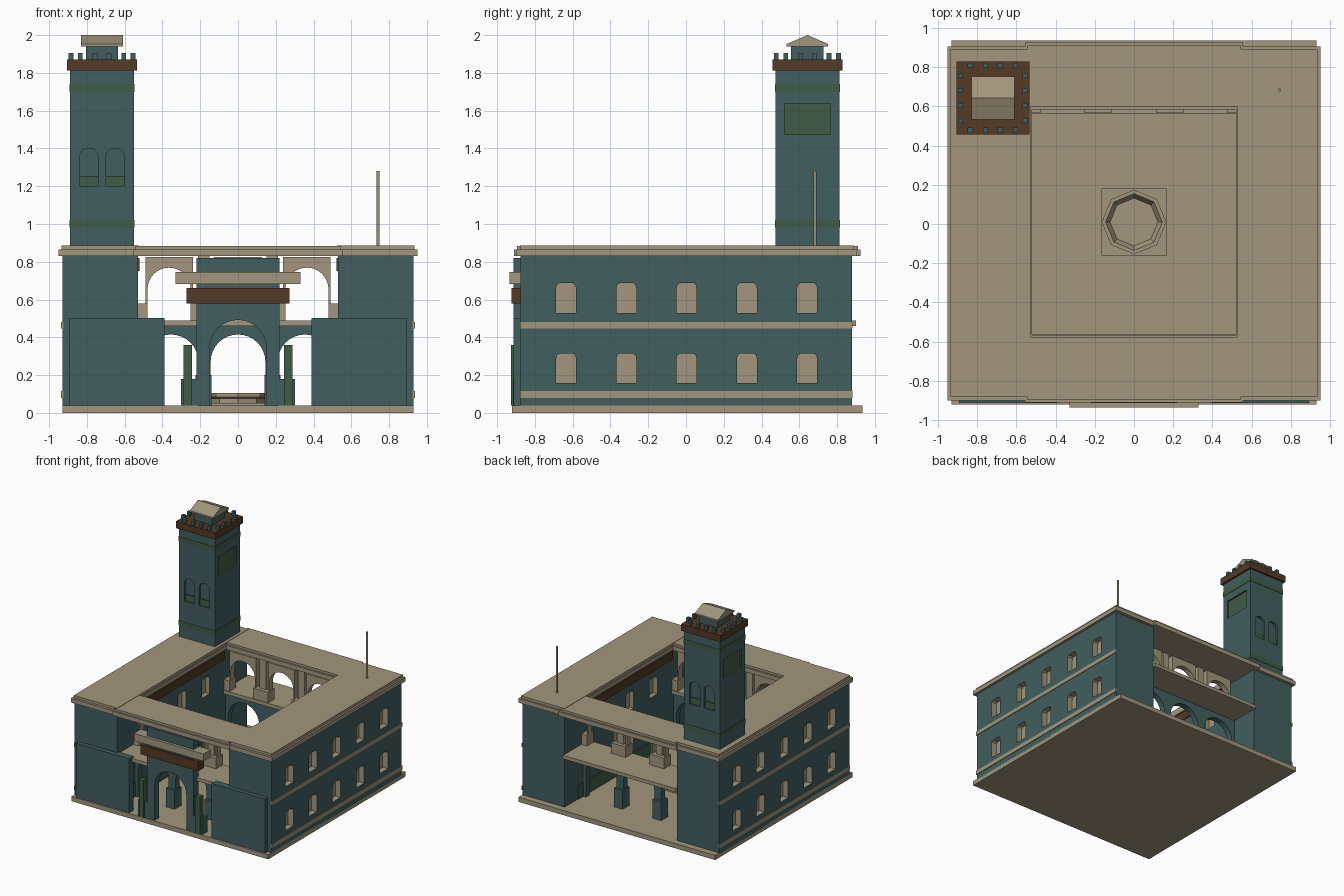
import bpy, bmesh, math

if "Cube" in bpy.data.objects:
    bpy.data.objects.remove(bpy.data.objects["Cube"])


def material(name, rgb):
    m = bpy.data.materials.new(name)
    m.diffuse_color = (*rgb, 1)
    m.use_nodes = True
    m.node_tree.nodes["Principled BSDF"].inputs["Base Color"].default_value = m.diffuse_color
    return m


TEAL = material("teal wall", (0.054, 0.114, 0.117))
TAN = material("tan stone", (0.36, 0.305, 0.205))
BROWN = material("brown wood", (0.09, 0.042, 0.018))
GREEN = material("green tile", (0.051, 0.107, 0.062))


def add_prism(bm, pts, axis, a, b, index=0):
    """Extrude a 2D outline along an axis from a to b."""
    def place(p, t):
        return {'x': (t, p[0], p[1]), 'y': (p[0], t, p[1]), 'z': (p[0], p[1], t)}[axis]
    lo = [bm.verts.new(place(p, a)) for p in pts]
    hi = [bm.verts.new(place(p, b)) for p in pts]
    n = len(pts)
    faces = [bm.faces.new(lo), bm.faces.new(hi)]
    faces += [bm.faces.new((lo[i], lo[(i + 1) % n], hi[(i + 1) % n], hi[i])) for i in range(n)]
    for f in faces:
        f.material_index = index


def finish(name, bm, mats):
    bmesh.ops.recalc_face_normals(bm, faces=bm.faces)
    me = bpy.data.meshes.new(name)
    bm.to_mesh(me)
    bm.free()
    for m in mats:
        me.materials.append(m)
    ob = bpy.data.objects.new(name, me)
    bpy.context.collection.objects.link(ob)
    return ob


def prism(name, mat, pts, axis, a, b):
    bm = bmesh.new()
    add_prism(bm, pts, axis, a, b)
    return finish(name, bm, [mat])


def rect(x0, x1, y0, y1):
    return [(x0, y0), (x1, y0), (x1, y1), (x0, y1)]


def box(name, mat, x0, x1, y0, y1, z0, z1):
    return prism(name, mat, rect(x0, x1, y0, y1), 'z', z0, z1)


def arc(cx, cz, r, n=16):
    return [(cx + r * math.cos(math.pi * i / n), cz + r * math.sin(math.pi * i / n)) for i in range(n + 1)]


def arch_panel(name, mat, cx, half, r, z0, spring, top, y0, y1):
    pts = [(cx - r, z0), (cx - half, z0), (cx - half, top), (cx + half, top), (cx + half, z0), (cx + r, z0)]
    return prism(name, mat, pts + arc(cx, spring, r), 'y', y0, y1)


def carve(ob, bm, mats):
    cutter = finish("cutter", bm, mats)
    cutter.hide_render = True
    mod = ob.modifiers.new("carve", 'BOOLEAN')
    mod.object = cutter
    mod.operation = 'DIFFERENCE'
    mod.solver = 'EXACT'
    bpy.context.view_layer.objects.active = ob
    bpy.ops.object.modifier_apply(modifier="carve")
    bpy.data.objects.remove(cutter)


# Ground slab
box("floor_slab", TAN, -0.93, 0.93, -0.92, 0.935, 0, 0.04)

# Side wings with recessed windows on both faces
SLOTS = [TEAL, TAN, GREEN]
for s, side in ((-1, "left"), (1, "right")):
    bm = bmesh.new()
    add_prism(bm, rect(-0.875, 0.88, 0.03, 0.835), 'x', s * 0.53, s * 0.93)
    wing = finish(side + "_wing", bm, SLOTS)
    bm = bmesh.new()
    for i in range(5):
        for z in (0.157, 0.53):
            y = -0.635 + 0.319 * i
            w = [(-.053, 0), (.053, 0), (.053, .13), (.049, .147), (.035, .158),
                 (-.035, .158), (-.049, .147), (-.053, .13)]
            pts = [(y + p, z + q) for p, q in w]
            add_prism(bm, pts, 'x', s * 0.88, s * 1.0, 1)
            if abs(y) < 0.5:
                add_prism(bm, pts, 'x', s * 0.45, s * 0.57, 1)
    carve(wing, bm, SLOTS)
    # String courses, courtyard cornice and tile dado
    for z0, z1 in ((0.08, 0.115), (0.447, 0.48)):
        box(side + "_string_course", TAN, *sorted((s * 0.925, s * 0.936)), -0.878, 0.882, z0, z1)
    box(side + "_court_cornice", BROWN, *sorted((s * 0.522, s * 0.54)), -0.57, 0.57, 0.75, 0.82)
    box(side + "_tile_dado", GREEN, *sorted((s * 0.525, s * 0.54)), -0.7, 0.7, 0.04, 0.155)
    # Low front blocks
    box(side + "_front_block", TEAL, *sorted((s * 0.39, s * 0.893)), -0.912, -0.85, 0.035, 0.502)
    # Roof over each wing, two layers
    box(side + "_eave", TAN, *sorted((s * 0.52, s * 0.95)), -0.905 + 0.005, 0.905, 0.83, 0.866)
    box(side + "_roof", TAN, *sorted((s * 0.525, s * 0.935)), -0.88, 0.89, 0.86, 0.887)

# Front and back galleries: roof, terrace, arcades
for s, side in ((-1, "front"), (1, "back")):
    inner = s * 0.575 + 0.01
    outer = -0.91 if s < 0 else 0.925
    box(side + "_eave", TAN, -0.555, 0.555, *sorted((inner, outer)), 0.83, 0.866)
    box(side + "_roof", TAN, -0.545, 0.545, *sorted((inner + s * 0.015, outer - s * 0.015)), 0.86, 0.884)
    box(side + "_terrace", TAN, -0.535, 0.535, *sorted((s * 0.56, s * 0.9 if s > 0 else -0.87)), 0.46, 0.49)
    y0, y1 = sorted((s * 0.585, s * 0.635))
    for c in (-0.355, 0, 0.355):
        arch_panel(side + "_lower_arch", TEAL, c, 0.1775, 0.145, 0.04, 0.27, 0.462, y0, y1)
    for c in (-0.365, 0, 0.365):
        arch_panel(side + "_upper_arch", TAN, c, 0.126, 0.114, 0.575, 0.655, 0.825, y0, y1)
    for c in (-0.182, 0.182):
        box(side + "_lower_pedestal", TEAL, c - 0.042, c + 0.042, y0 - 0.02, y1 + 0.02, 0.04, 0.2)
        box(side + "_upper_pedestal", TAN, c - 0.07, c + 0.07, y0 - 0.02, y1 + 0.02, 0.488, 0.58)
        box(side + "_upper_column", TAN, c - 0.03, c + 0.03, y0 + 0.01, y1 - 0.01, 0.57, 0.83)
    for c in (-0.505, 0.505):
        box(side + "_end_pedestal", TAN, c - 0.027, c + 0.027, y0 - 0.02, y1 + 0.02, 0.488, 0.58)

# Entrance gate
arch_panel("gate", TEAL, 0, 0.22, 0.15, 0.04, 0.342, 0.82, -0.912, -0.85)
box("gate_beam", BROWN, -0.272, 0.272, -0.925, -0.85, 0.578, 0.66)
box("gate_cornice", TAN, -0.33, 0.33, -0.935, -0.84, 0.682, 0.745)
for s in (-1, 1):
    box("gate_pedestal", TEAL, *sorted((s * 0.215, s * 0.302)), -0.915, -0.84, 0.04, 0.18)
    box("gate_tile_post", GREEN, *sorted((s * 0.243, s * 0.288)), -0.926, -0.88, 0.04, 0.36)

# Octagonal fountain
FY = 0.01
box("fountain_base", TAN, -0.165, 0.165, FY - 0.17, FY + 0.17, 0.035, 0.052)
bm = bmesh.new()
rings = []
for r, z in ((.14, .045), (.14, .075), (.165, .085), (.165, .105), (.145, .105), (.122, .068)):
    rings.append([bm.verts.new((r * math.cos(math.pi * i / 4), FY + r * math.sin(math.pi * i / 4), z))
                  for i in range(8)])
for a, b in zip(rings, rings[1:]):
    for i in range(8):
        j = (i + 1) % 8
        bm.faces.new((a[i], a[j], b[j], b[i]))
bm.faces.new(rings[0])
bm.faces.new(rings[-1])
finish("fountain_basin", bm, [TAN])

# Tower shaft with arched niches front/back and tile panels left/right
TX, TY = -0.72, 0.643
bm = bmesh.new()
add_prism(bm, rect(TX - 0.17, TX + 0.17, TY - 0.17, TY + 0.17), 'z', 0.8, 1.83)
tower = finish("tower", bm, SLOTS)
bm = bmesh.new()
for s in (-1, 1):
    for c in (-0.069, 0.069):
        x = TX + c
        add_prism(bm, [(x - 0.049, 1.2), (x + 0.049, 1.2)] + arc(x, 1.352, 0.049, 12), 'y',
                  TY + s * 0.15, TY + s * 0.25)
        box("niche_tile", GREEN, x - 0.049, x + 0.049, *sorted((TY + s * 0.145, TY + s * 0.158)), 1.2, 1.255)
    add_prism(bm, rect(TY - 0.122, TY + 0.122, 1.473, 1.637), 'x', TX + s * 0.155, TX + s * 0.25, 2)
carve(tower, bm, SLOTS)
for z in (0.982, 1.7):
    box("tower_tile_band", GREEN, TX - 0.173, TX + 0.173, TY - 0.173, TY + 0.173, z, z + 0.04)

# Tower crown, merlons and lantern
box("tower_crown", BROWN, TX - 0.186, TX + 0.186, TY - 0.186, TY + 0.186, 1.812, 1.87)
for c in (-0.115, -0.038, 0.038, 0.115):
    for s in (-1, 1):
        for dx, dy in ((c, s * 0.165), (s * 0.165, c)):
            box("merlon", TEAL, TX + dx - 0.013, TX + dx + 0.013, TY + dy - 0.013, TY + dy + 0.013, 1.865, 1.905)
box("lantern", TEAL, TX - 0.086, TX + 0.086, TY - 0.086, TY + 0.086, 1.865, 1.945)
prism("lantern_roof", TAN, [(TY - .11, 1.94), (TY + .11, 1.94), (TY + .11, 1.953), (TY, 2.0), (TY - .11, 1.953)],
      'x', TX - 0.11, TX + 0.11)

# Roof pole
bpy.ops.mesh.primitive_cylinder_add(vertices=12, radius=0.008, depth=0.41, location=(0.742, 0.683, 1.075))
pole = bpy.context.object
pole.name = "roof_pole"
pole.data.materials.append(TAN)
